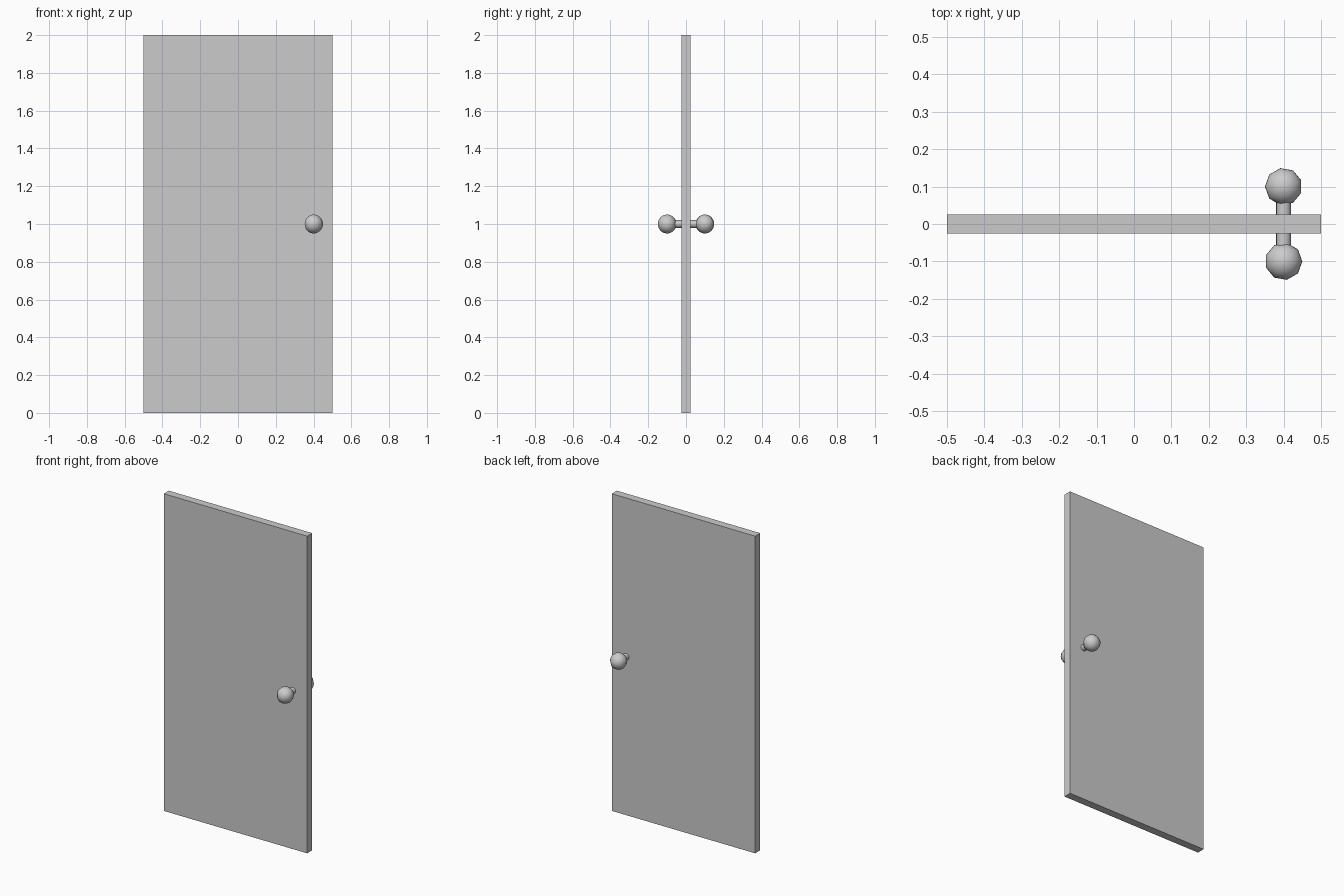
import bpy, math

if "Cube" in bpy.data.objects:
    bpy.data.objects.remove(bpy.data.objects["Cube"])

# Door slab
bpy.ops.mesh.primitive_cube_add(size=1, location=(0, 0, 1))
door = bpy.context.object
door.name = "door_panel"
door.scale = (1, 0.05, 2)
bpy.ops.object.transform_apply(location=False, rotation=False, scale=True)


def smooth(obj, degrees):
    bpy.ops.object.select_all(action='DESELECT')
    obj.select_set(True)
    bpy.context.view_layer.objects.active = obj
    bpy.ops.object.shade_smooth_by_angle(angle=math.radians(degrees))


# A stem and a round knob on each face
for side, label in ((-1, "front"), (1, "back")):
    bpy.ops.mesh.primitive_cylinder_add(
        vertices=16, radius=0.02, depth=0.05,
        location=(0.4, side * 0.045, 1), rotation=(math.pi / 2, 0, 0))
    stem = bpy.context.object
    stem.name = label + "_knob_stem"
    smooth(stem, 40)

    # nine-sided sphere with one corner pointing away from the door
    bpy.ops.mesh.primitive_uv_sphere_add(
        segments=9, ring_count=16, radius=0.05,
        location=(0.4, side * 0.1, 1), rotation=(0, 0, side * math.pi / 2))
    knob = bpy.context.object
    knob.name = label + "_knob"
    smooth(knob, 60)
